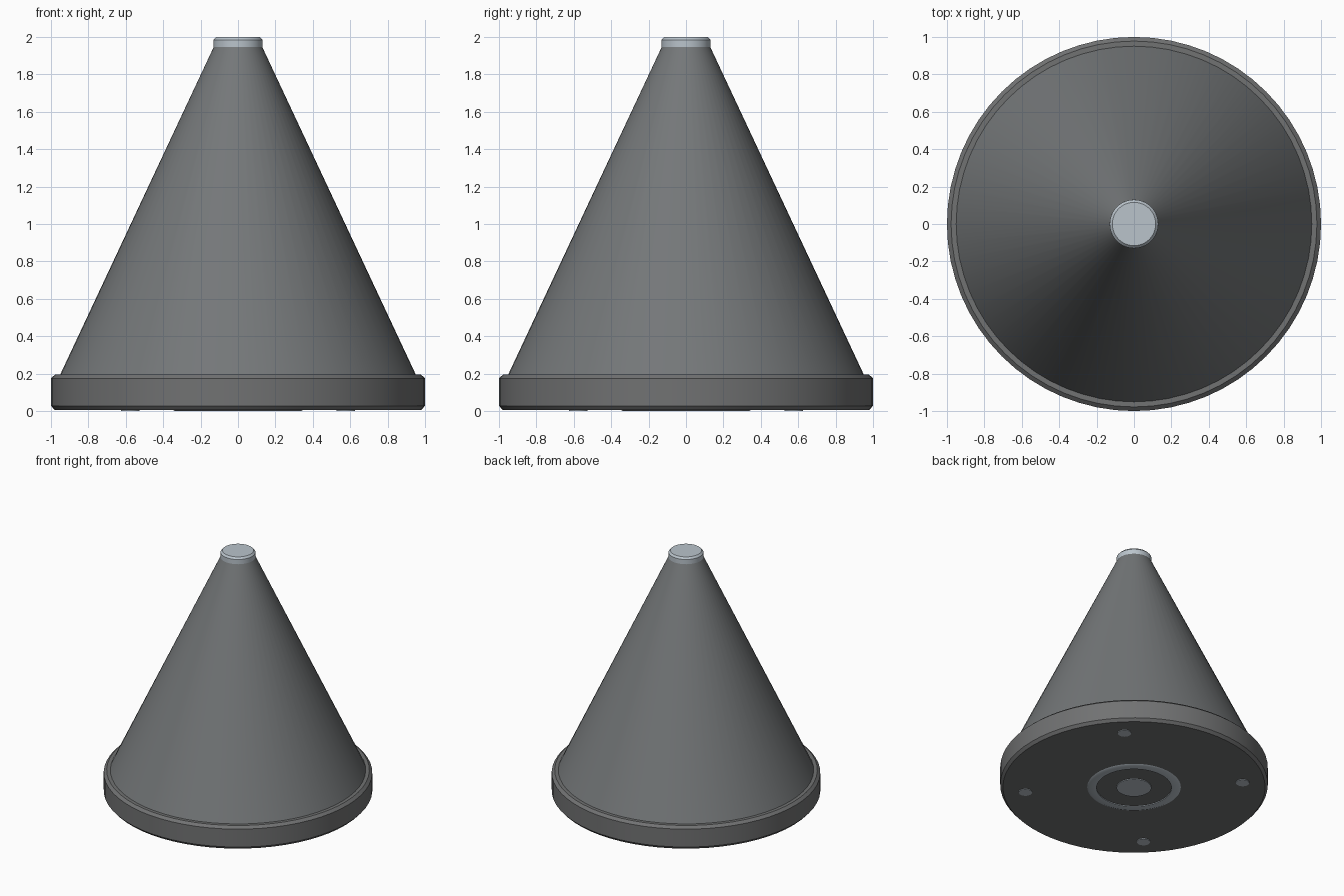
import bpy, bmesh, math

if "Cube" in bpy.data.objects:
    bpy.data.objects.remove(bpy.data.objects["Cube"])

SEG = 64
BOTTOM = 0.006  # underside of the base plate


def material(name, rgb):
    m = bpy.data.materials.new(name)
    m.diffuse_color = (*rgb, 1)
    m.use_nodes = True
    m.node_tree.nodes["Principled BSDF"].inputs["Base Color"].default_value = m.diffuse_color
    return m


graphite = material("graphite", (0.175, 0.185, 0.19))
dark_grey = material("dark grey", (0.165, 0.168, 0.17))
pale_metal = material("pale metal", (0.49, 0.55, 0.60))


def lathe(name, profile, mat, segments=SEG, loc=(0, 0, 0), closed=False):
    """Spin a (radius, z) profile; open profiles get flat end caps."""
    bm = bmesh.new()
    rings = []
    for r, z in profile:
        rings.append([bm.verts.new((r * math.cos(2 * math.pi * i / segments),
                                    r * math.sin(2 * math.pi * i / segments), z))
                      for i in range(segments)])
    pairs = list(zip(rings, rings[1:]))
    if closed:
        pairs.append((rings[-1], rings[0]))
    else:
        bm.faces.new(rings[0])
        bm.faces.new(rings[-1])
    for a, b in pairs:
        for i in range(segments):
            j = (i + 1) % segments
            bm.faces.new((a[i], a[j], b[j], b[i]))
    bmesh.ops.recalc_face_normals(bm, faces=bm.faces)
    me = bpy.data.meshes.new(name)
    bm.to_mesh(me)
    bm.free()
    me.materials.append(mat)
    ob = bpy.data.objects.new(name, me)
    ob.location = loc
    bpy.context.collection.objects.link(ob)
    bpy.ops.object.select_all(action='DESELECT')
    ob.select_set(True)
    bpy.context.view_layer.objects.active = ob
    bpy.ops.object.shade_smooth_by_angle(angle=math.radians(30))
    return ob


# Chamfered base disc
lathe("base", [(0.98, BOTTOM), (1.0, 0.028), (1.0, 0.175), (0.978, 0.195)], dark_grey)

# Tall cone and the small chamfered cap on its tip
lathe("cone", [(0.953, 0.19), (0.13, 1.946)], graphite)
lathe("tip_cap", [(0.13, 1.942), (0.13, 1.985), (0.116, 2.0)], pale_metal, 48)

# Underside: bevelled ring, centre disc and four screw heads
lathe("underside_ring", [(0.35, BOTTOM), (0.337, 0), (0.28, 0), (0.28, BOTTOM)],
      pale_metal, closed=True)
lathe("underside_disc", [(0.13, 0), (0.13, BOTTOM + 0.002)], pale_metal, 32)
for k in range(4):
    a = math.radians(45 + 90 * k)
    lathe(f"screw_{k + 1}", [(0.05, 0.001), (0.05, BOTTOM + 0.002)], pale_metal, 20,
          (0.815 * math.cos(a), 0.815 * math.sin(a), 0))
